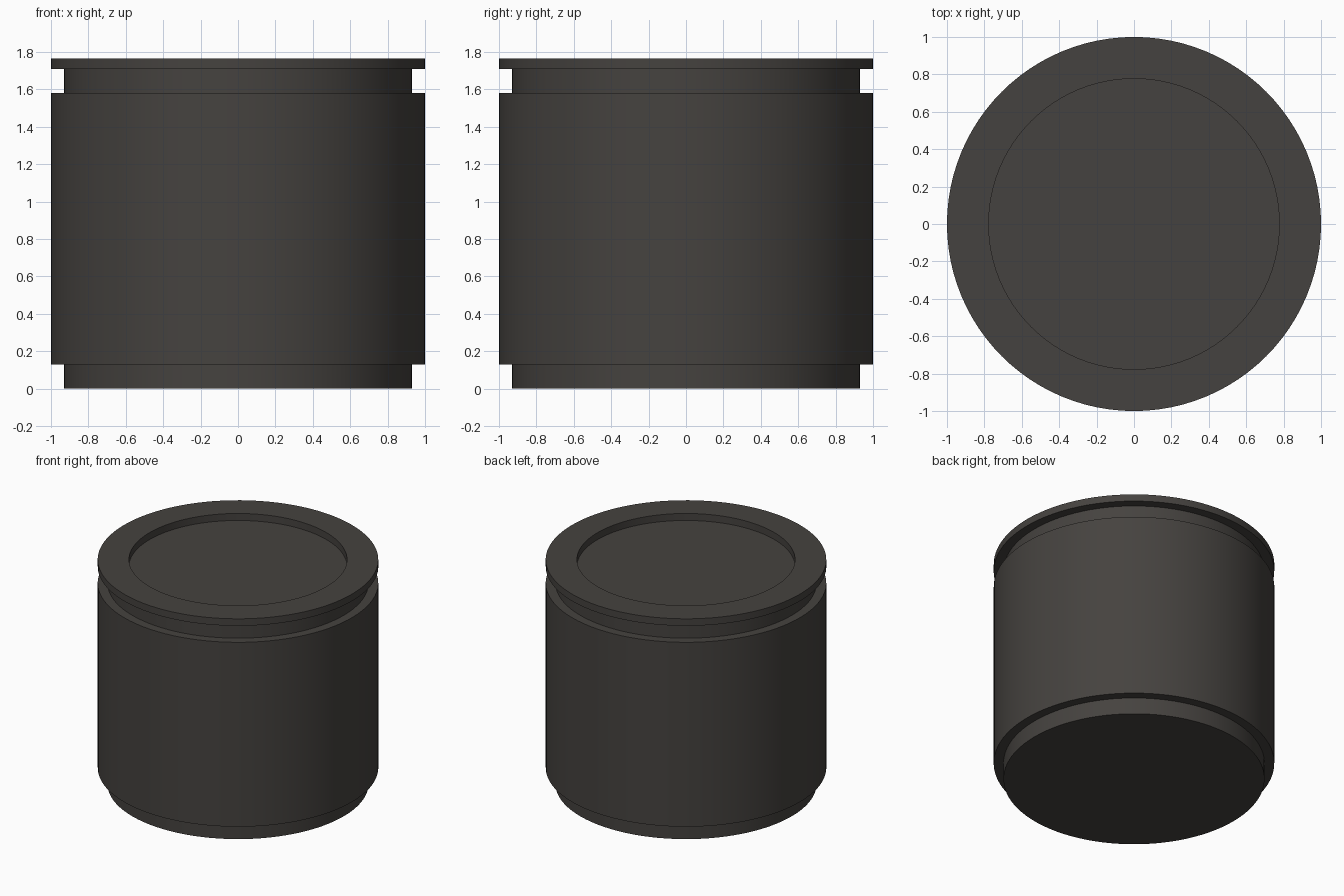
import bpy
import bmesh
import math

if "Cube" in bpy.data.objects:
    bpy.data.objects.remove(bpy.data.objects["Cube"])

SEGMENTS = 96

mat = bpy.data.materials.new("dark_grey")
mat.diffuse_color = (0.06, 0.055, 0.05, 1.0)
mat.use_nodes = True
mat.node_tree.nodes["Principled BSDF"].inputs["Base Color"].default_value = mat.diffuse_color


def lathe(name, profile):
    """Spin an (r, z) profile about z; points at r = 0 close the ends."""
    bm = bmesh.new()
    verts = [bm.verts.new((r, 0, z)) for r, z in profile]
    edges = [bm.edges.new(pair) for pair in zip(verts, verts[1:])]
    bmesh.ops.spin(bm, geom=verts + edges, cent=(0, 0, 0), axis=(0, 0, 1),
                   angle=math.tau, steps=SEGMENTS, use_duplicate=False)
    bmesh.ops.remove_doubles(bm, verts=bm.verts, dist=1e-4)
    bmesh.ops.recalc_face_normals(bm, faces=bm.faces)
    mesh = bpy.data.meshes.new(name)
    bm.to_mesh(mesh)
    bm.free()
    obj = bpy.data.objects.new(name, mesh)
    bpy.context.collection.objects.link(obj)
    mesh.materials.append(mat)
    bpy.ops.object.select_all(action='DESELECT')
    obj.select_set(True)
    bpy.context.view_layer.objects.active = obj
    bpy.ops.object.shade_smooth_by_angle(angle=math.radians(30))
    return obj


# Stepped canister: foot, wide body, neck groove, thin rim, recessed top
lathe("canister_body", [
    (0, 0), (0.93, 0),              # foot
    (0.93, 0.13), (1, 0.13),        # body underside
    (1, 1.58), (0.93, 1.58),        # body shoulder
    (0.93, 1.71), (1, 1.71),        # neck and rim underside
    (1, 1.765), (0.777, 1.765),     # rim
    (0.777, 1.71), (0, 1.71),       # recessed top
])
